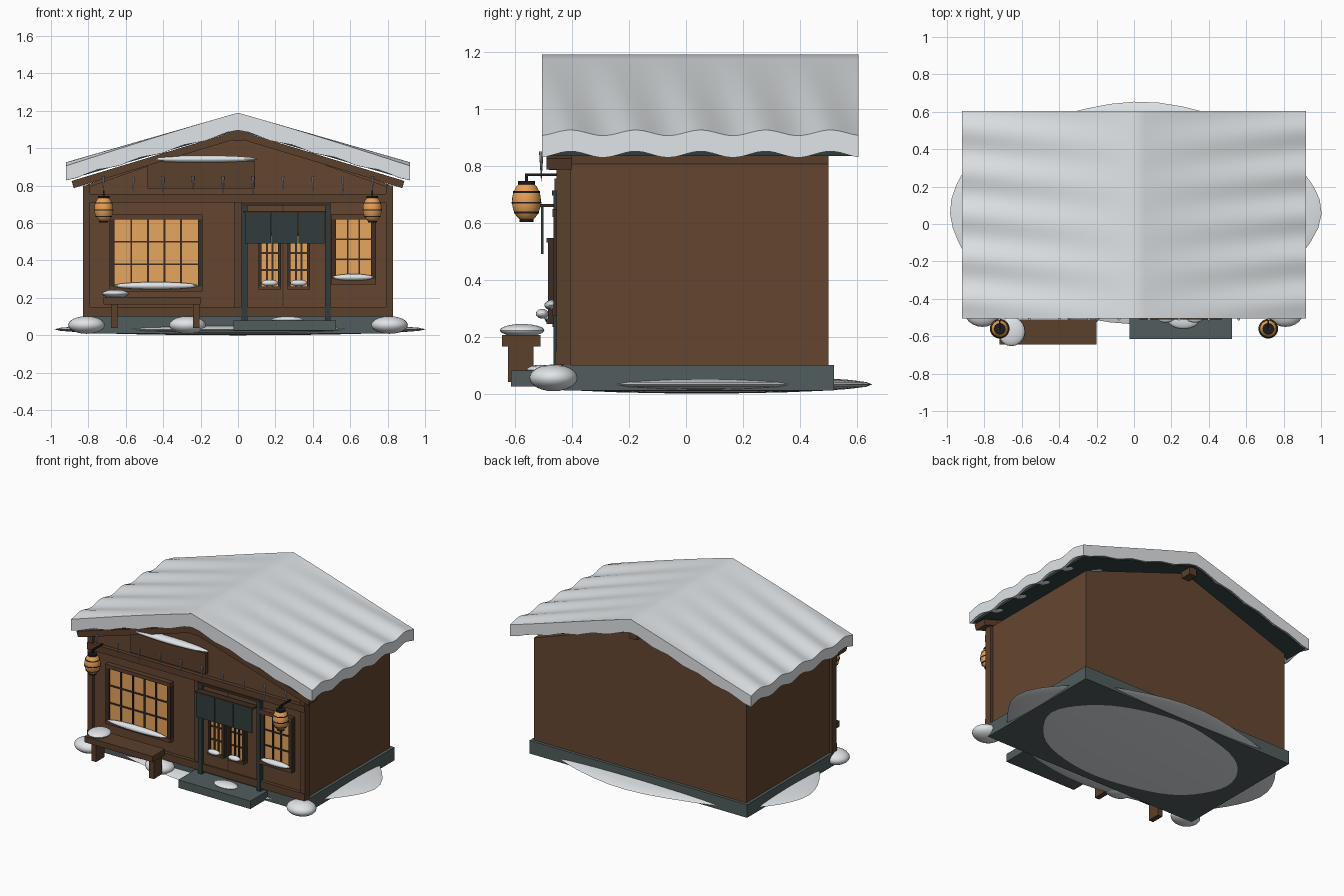
import bpy, bmesh
from math import sin, cos, pi, radians, atan2, hypot
from mathutils import Matrix, Vector

cube = bpy.data.objects.get("Cube")
if cube:
    bpy.data.objects.remove(cube, do_unlink=True)


def material(name, r, g, b):
    m = bpy.data.materials.new(name)
    m.use_nodes = True
    m.diffuse_color = (r, g, b, 1)
    m.node_tree.nodes["Principled BSDF"].inputs["Base Color"].default_value = (r, g, b, 1)
    return m


WALL = material("wall brown", 0.13, 0.061, 0.03)
TRIM = material("trim brown", 0.105, 0.05, 0.025)
DARK = material("dark wood", 0.045, 0.027, 0.017)
STONE = material("slate stone", 0.085, 0.11, 0.11)
CLOTH = material("dark teal", 0.03, 0.046, 0.048)
SNOW = material("snow white", 0.76, 0.79, 0.81)
ICE = material("ice grey", 0.42, 0.47, 0.5)
GLOW = material("warm glass", 0.8, 0.38, 0.11)
LAMP = material("lantern orange", 0.8, 0.35, 0.09)
IRON = material("black iron", 0.012, 0.012, 0.014)


def finish(name, bm, mat, smooth=False):
    bmesh.ops.recalc_face_normals(bm, faces=bm.faces)
    me = bpy.data.meshes.new(name)
    bm.to_mesh(me)
    bm.free()
    ob = bpy.data.objects.new(name, me)
    bpy.context.collection.objects.link(ob)
    me.materials.append(mat)
    if smooth:
        bpy.ops.object.select_all(action='DESELECT')
        ob.select_set(True)
        bpy.context.view_layer.objects.active = ob
        bpy.ops.object.shade_smooth_by_angle(angle=radians(35))
    return ob


def box(name, mat, x0, x1, y0, y1, z0, z1):
    bm = bmesh.new()
    bmesh.ops.create_cube(bm, size=1)
    for v in bm.verts:
        v.co = ((x0, x1)[v.co.x > 0], (y0, y1)[v.co.y > 0], (z0, z1)[v.co.z > 0])
    return finish(name, bm, mat)


def prism(name, mat, profile, y0, y1):
    """Extrude an (x, z) outline along y."""
    bm = bmesh.new()
    face = bm.faces.new([bm.verts.new((x, y0, z)) for x, z in profile])
    new = bmesh.ops.extrude_face_region(bm, geom=[face])["geom"]
    bmesh.ops.translate(bm, vec=(0, y1 - y0, 0),
                        verts=[g for g in new if isinstance(g, bmesh.types.BMVert)])
    return finish(name, bm, mat)


def blob(name, mat, centre, radii, wobble=0.0, segments=24):
    bm = bmesh.new()
    bmesh.ops.create_uvsphere(bm, u_segments=segments, v_segments=12, radius=1)
    for v in bm.verts:
        a = atan2(v.co.y, v.co.x)
        k = 1 + wobble * hypot(v.co.x, v.co.y) * (sin(5 * a + 1) + 0.7 * cos(8 * a))
        v.co = Vector((v.co.x * radii[0] * k, v.co.y * radii[1] * k, v.co.z * radii[2])) + Vector(centre)
    return finish(name, bm, mat, True)


def cone(name, mat, x, y, z0, z1, r0, r1, sides=12):
    bm = bmesh.new()
    bmesh.ops.create_cone(bm, cap_ends=True, segments=sides, radius1=r0, radius2=r1, depth=z1 - z0,
                          matrix=Matrix.Translation((x, y, (z0 + z1) / 2)))
    return finish(name, bm, mat, True)


# Ground snow, foundation and step
blob("ground_snow", SNOW, (0, 0.055, 0.032), (0.985, 0.59, 0.032), 0.012, 48)
box("foundation", STONE, -0.83, 0.83, -0.43, 0.52, 0.01, 0.1)
box("door_step", STONE, -0.025, 0.525, -0.615, -0.42, 0.025, 0.08)

# House body with gable ends
prism("house_body", WALL, [(-0.81, 0.1), (0.81, 0.1), (0.81, 0.805), (0, 1.085), (-0.81, 0.805)], -0.405, 0.5)
prism("front_wall", WALL, [(-0.81, 0.1), (0.81, 0.1), (0.81, 0.79), (0, 1.075), (-0.81, 0.79)], -0.435, -0.4)

# Timber frame on the front
for side, x in (("right", -0.81), ("left", 0.81)):
    box(side + "_corner_post", TRIM, x - 0.02, x + 0.02, -0.455, -0.405, 0.1, 0.8)
box("centre_post", TRIM, -0.022, 0.018, -0.45, -0.42, 0.15, 0.72)
box("bottom_beam", TRIM, -0.83, 0.83, -0.46, -0.42, 0.1, 0.15)
box("top_beam", TRIM, -0.83, 0.83, -0.462, -0.42, 0.71, 0.755)
box("ridge_beam", TRIM, -0.028, 0.028, -0.49, 0.575, 1.04, 1.095)
for side, s in (("right", -1), ("left", 1)):
    prism(side + "_barge_board", TRIM, [(0, 1.095), (s * 0.89, 0.825), (s * 0.878, 0.787), (0, 1.053)], -0.49, -0.4)


# Roof deck and rippled snow layer
def roof_bottom(x, y):
    return 1.106 - 0.288 * abs(x) + 0.011 * cos((y + 0.405) * 2 * pi / 0.228) + 0.006 * sin(27 * abs(x))


def roof_top(x, y):
    t = abs(x) / 0.92
    return 1.19 - 0.275 * t + 0.01 * t * cos((y + 0.405) * 2 * pi / 0.228 + 2.5 * (1 - t))


e = 0.9
prism("roof_deck", CLOTH, [(0, 1.115), (e, 0.85), (e, 0.834), (0, 1.095), (-e, 0.834), (-e, 0.85)], -0.49, 0.59)
bm = bmesh.new()
bmesh.ops.create_grid(bm, x_segments=32, y_segments=50, size=1)
for v in bm.verts:
    v.co = (v.co.x * 0.92, v.co.y * 0.555 + 0.05, 0)
lower = bmesh.ops.extrude_face_region(bm, geom=bm.faces[:])["geom"]
lower = {g for g in lower if isinstance(g, bmesh.types.BMVert)}
for v in bm.verts:
    v.co.z = (roof_bottom if v in lower else roof_top)(v.co.x, v.co.y)
finish("roof_snow", bm, SNOW, True)

# Gable board with snow on top
box("gable_board", TRIM, -0.485, 0.09, -0.48, -0.455, 0.785, 0.93)
blob("gable_board_snow", SNOW, (-0.195, -0.47, 0.942), (0.3, 0.035, 0.02))

# Icicles along the front eave
for i in range(10):
    x = -0.72 + i * 0.16
    long = 0.015 * (i % 3)
    cone("icicle", ICE, x, -0.508, 0.775 - long, 0.85, 0.001, 0.008, 8)


# Latticed windows
def window(name, x0, x1, z0, z1, cols, rows, y, rim):
    """Glass area with a rim around it and a lattice in front; y is the front of the rim."""
    box(name + "_glass", GLOW, x0, x1, y + 0.012, -0.42, z0, z1)
    for a, b in ((x0 - rim, x0), (x1, x1 + rim)):
        box(name + "_jamb", DARK, a, b, y, -0.42, z0 - rim, z1 + rim)
    for a, b in ((z0 - rim, z0), (z1, z1 + rim)):
        box(name + "_rail", TRIM, x0 - rim, x1 + rim, y - 0.004, -0.42, a, b)
    w = 0.005
    for i in range(1, cols):
        x = x0 + (x1 - x0) * i / cols
        box(name + "_bar", DARK, x - w, x + w, y + 0.004, y + 0.02, z0, z1)
    for i in range(1, rows):
        z = z0 + (z1 - z0) * i / rows
        box(name + "_cross_bar", DARK, x0, x1, y + 0.006, y + 0.02, z - w, z + w)


window("large_window", -0.66, -0.215, 0.26, 0.62, 5, 3, -0.465, 0.026)
window("small_window", 0.525, 0.71, 0.3, 0.62, 3, 3, -0.465, 0.028)
blob("large_window_snow", SNOW, (-0.44, -0.472, 0.265), (0.225, 0.025, 0.02))
blob("small_window_snow", SNOW, (0.615, -0.472, 0.31), (0.11, 0.025, 0.018))

# Door with frame, panes and hanging cloth
box("door_panel", WALL, 0.045, 0.465, -0.45, -0.42, 0.1, 0.7)
box("door_seam", DARK, 0.237, 0.243, -0.453, -0.42, 0.1, 0.7)
for x in (0.02, 0.465):
    box("door_post", CLOTH, x, x + 0.03, -0.465, -0.42, 0.08, 0.71)
box("door_lintel", DARK, 0.02, 0.495, -0.47, -0.42, 0.695, 0.712)
for x in (0.125, 0.28):
    window("door_pane", x, x + 0.09, 0.26, 0.53, 3, 3, -0.485, 0.016)
    blob("door_pane_snow", SNOW, (x + 0.045, -0.505, 0.28), (0.045, 0.022, 0.017))
for i in range(3):
    x = 0.037 + i * 0.143
    box("door_cloth", CLOTH, x, x + 0.139, -0.509, -0.501, 0.49, 0.66)
box("cloth_rod", DARK, 0.03, 0.47, -0.51, -0.46, 0.655, 0.665)

# Lanterns on brackets
for side, x in (("right", -0.718), ("left", 0.718)):
    y = -0.56
    blob(side + "_lantern", LAMP, (x, y, 0.675), (0.051, 0.051, 0.072))
    for z, r in ((0.635, 0.044), (0.67, 0.0525), (0.707, 0.047)):
        cone(side + "_lantern_ring", IRON, x, y, z - 0.003, z + 0.003, r, r, 24)
    cone(side + "_lantern_cap", IRON, x, y, 0.733, 0.746, 0.03, 0.03, 16)
    cone(side + "_lantern_base", IRON, x, y, 0.602, 0.612, 0.024, 0.024, 16)
    box(side + "_lantern_hook", IRON, x - 0.005, x + 0.005, y - 0.005, y + 0.005, 0.74, 0.77)
    box(side + "_lantern_arm", IRON, x - 0.005, x + 0.005, y - 0.005, -0.455, 0.763, 0.773)

# Bench
box("bench_seat", TRIM, -0.72, -0.2, -0.645, -0.51, 0.165, 0.205)
for x in (-0.68, -0.24):
    box("bench_leg", TRIM, x, x + 0.035, -0.625, -0.535, 0.04, 0.17)
blob("bench_snow", SNOW, (-0.655, -0.575, 0.222), (0.072, 0.078, 0.022))

# Snow mounds at the base and on the step
for x in (-0.81, -0.27, 0.81):
    blob("snow_mound", SNOW, (x, -0.465, 0.055), (0.098, 0.085, 0.047))
blob("step_snow", SNOW, (0.265, -0.51, 0.083), (0.085, 0.05, 0.018))
